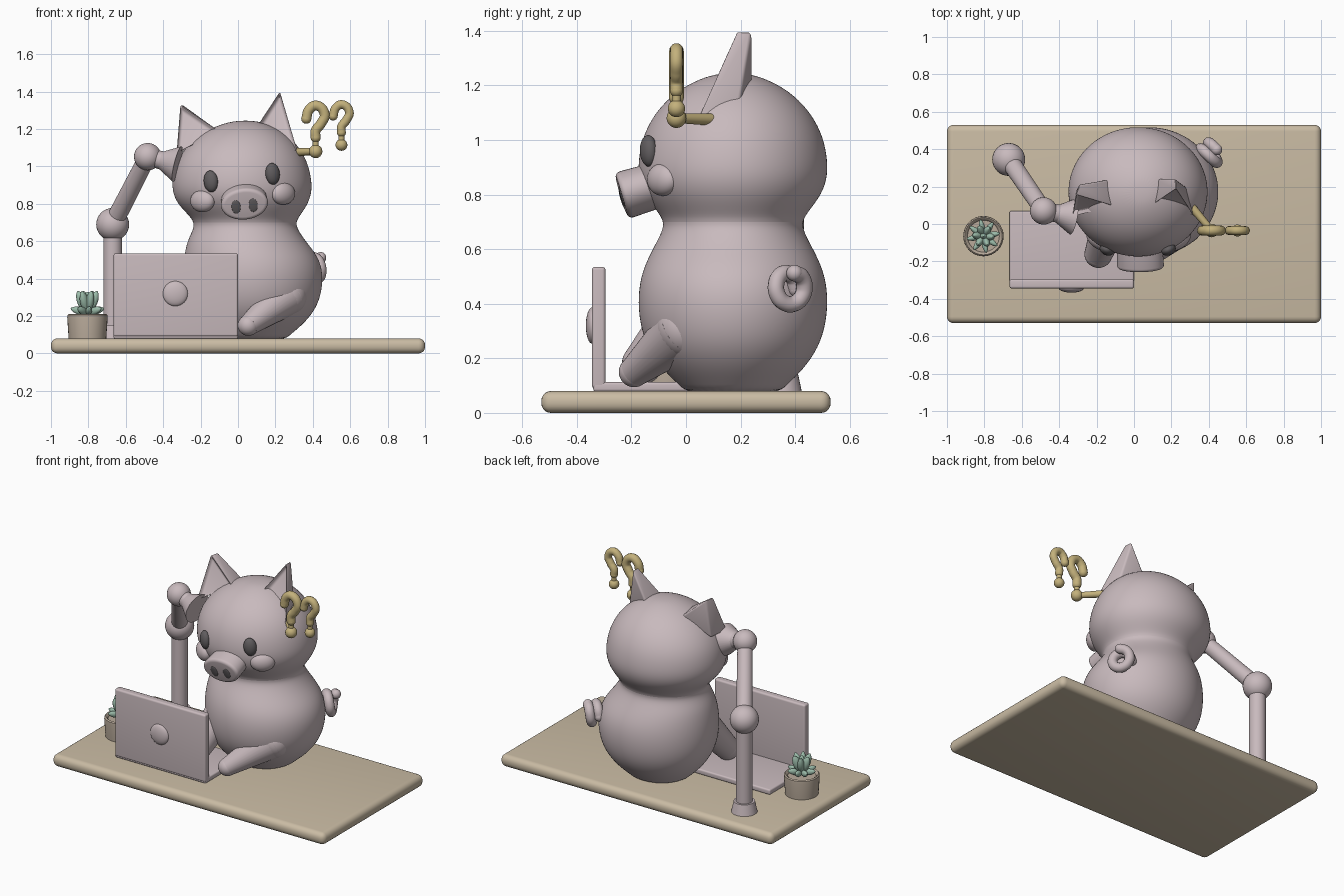
import bpy, bmesh
from math import radians, sin, cos, pi
from mathutils import Vector, Matrix, Euler

if "Cube" in bpy.data.objects:
    bpy.data.objects.remove(bpy.data.objects["Cube"], do_unlink=True)


def colour(name, rgb):
    m = bpy.data.materials.new(name)
    m.use_nodes = True
    m.diffuse_color = (*rgb, 1)
    bsdf = m.node_tree.nodes["Principled BSDF"]
    bsdf.inputs["Base Color"].default_value = (*rgb, 1)
    bsdf.inputs["Roughness"].default_value = 0.7
    return m


pink = colour("dusty pink", (0.58, 0.49, 0.51))
wood = colour("tan wood", (0.59, 0.5, 0.37))
clay = colour("clay", (0.49, 0.41, 0.33))
gold = colour("soft gold", (0.55, 0.44, 0.2))
green = colour("sage green", (0.33, 0.5, 0.4))
dark = colour("charcoal", (0.12, 0.11, 0.115))


def finish(name, bm, mat, matrix=None, subsurf=0):
    """Turn a bmesh into a smooth-shaded object."""
    if matrix:
        bm.transform(matrix)
    bmesh.ops.recalc_face_normals(bm, faces=bm.faces)
    me = bpy.data.meshes.new(name)
    bm.to_mesh(me)
    bm.free()
    me.materials.append(mat)
    ob = bpy.data.objects.new(name, me)
    bpy.context.collection.objects.link(ob)
    bpy.ops.object.select_all(action='DESELECT')
    ob.select_set(True)
    bpy.context.view_layer.objects.active = ob
    bpy.ops.object.shade_smooth_by_angle(angle=radians(40))
    if subsurf:
        mod = ob.modifiers.new("smooth", 'SUBSURF')
        mod.levels = mod.render_levels = subsurf
    return ob


def ball(name, loc, size, mat, turn=(0, 0, 0)):
    bm = bmesh.new()
    bmesh.ops.create_uvsphere(bm, u_segments=32, v_segments=16, radius=1)
    size = (size,) * 3 if isinstance(size, float) else size
    rot = Euler([radians(a) for a in turn])
    return finish(name, bm, mat, Matrix.LocRotScale(Vector(loc), rot, Vector(size)))


def tube(name, a, b, ra, rb, mat):
    a, b = Vector(a), Vector(b)
    bm = bmesh.new()
    bmesh.ops.create_cone(bm, cap_ends=True, segments=32, radius1=ra, radius2=rb,
                          depth=(b - a).length)
    rot = (b - a).to_track_quat('Z', 'Y')
    return finish(name, bm, mat, Matrix.LocRotScale((a + b) / 2, rot, None))


def limb(name, a, b, ra, rb, mat):
    tube(name, a, b, ra, rb, mat)
    ball(name + "_top", a, ra, mat)
    ball(name + "_end", b, rb, mat)


def box(name, low, high, bevel, mat):
    low, high = Vector(low), Vector(high)
    bm = bmesh.new()
    bmesh.ops.create_cube(bm, size=1)
    bmesh.ops.scale(bm, vec=high - low, verts=bm.verts)
    bmesh.ops.bevel(bm, geom=bm.edges[:], offset=bevel, segments=5,
                    profile=0.5, affect='EDGES')
    return finish(name, bm, mat, Matrix.Translation((low + high) / 2))


def loft(name, rings, mat, cy=0, flat=1, matrix=None, subsurf=0, sides=32):
    """Stack of ellipses given as (height, centre x, radius)."""
    bm = bmesh.new()
    loops = []
    for z, cx, r in rings:
        angles = [2 * pi * i / sides for i in range(sides)]
        loops.append([bm.verts.new((cx + r * cos(t), cy + flat * r * sin(t), z))
                      for t in angles])
    for p, q in zip(loops, loops[1:]):
        for i in range(sides):
            j = (i + 1) % sides
            bm.faces.new((p[i], p[j], q[j], q[i]))
    bm.faces.new(loops[0])
    bm.faces.new(loops[-1])
    return finish(name, bm, mat, matrix, subsurf)


def wire(name, points, radius, mat):
    cu = bpy.data.curves.new(name, 'CURVE')
    cu.dimensions = '3D'
    cu.bevel_depth, cu.bevel_resolution, cu.use_fill_caps = radius, 5, True
    sp = cu.splines.new('BEZIER')
    sp.bezier_points.add(len(points) - 1)
    for bp, p in zip(sp.bezier_points, points):
        bp.co = p
        bp.handle_left_type = bp.handle_right_type = 'AUTO'
    cu.materials.append(mat)
    ob = bpy.data.objects.new(name, cu)
    bpy.context.collection.objects.link(ob)
    ball(name + "_tip_a", points[0], radius, mat)
    ball(name + "_tip_b", points[-1], radius, mat)


# Desk and laptop
box("desk_top", (-1, -.53, 0), (1, .53, .08), .035, wood)
box("laptop_base", (-.665, -.34, .078), (0, .07, .113), .01, pink)
box("laptop_screen", (-.665, -.345, .09), (0, -.295, .535), .012, pink)
ball("lid_dome", (-.335, -.343, .32), (.067, .024, .067), pink)

# Body and head in one lofted skin
loft("pig_body", [
    (.07, .07, .18), (.1, .07, .21), (.16, .075, .28), (.24, .08, .34),
    (.33, .08, .37), (.43, .08, .377), (.52, .07, .36), (.6, .045, .318),
    (.66, .04, .282), (.7, .037, .272), (.74, .035, .3), (.8, .025, .352),
    (.87, .022, .377), (.95, .02, .372), (1.03, .02, .35), (1.11, .025, .3),
    (1.18, .03, .222), (1.225, .035, .13), (1.245, .04, .05)],
    pink, cy=.172, flat=.93, subsurf=2)

# Snout with nostrils, tilted with the head
face = Matrix.LocRotScale(Vector((.035, -.237, .795)),
                          Euler((radians(107), radians(-6), 0)), None)
bm = bmesh.new()
bmesh.ops.create_cone(bm, cap_ends=True, segments=40, radius1=.94, radius2=1, depth=.16)
bmesh.ops.scale(bm, vec=(.127, .088, 1), verts=bm.verts)
bmesh.ops.translate(bm, vec=(0, 0, -.08), verts=bm.verts)
rim = [e for e in bm.edges if all(v.co.z > -.01 for v in e.verts)]
bmesh.ops.bevel(bm, geom=rim, offset=.02, segments=4, profile=.5, affect='EDGES')
finish("snout", bm, pink, face)
for side, label in ((-1, "right"), (1, "left")):
    bm = bmesh.new()
    bmesh.ops.create_uvsphere(bm, u_segments=24, v_segments=12, radius=1)
    bmesh.ops.scale(bm, vec=(.024, .037, .005), verts=bm.verts)
    bmesh.ops.translate(bm, vec=(side * .046, -.008, 0), verts=bm.verts)
    finish(label + "_nostril", bm, dark, face)

    # Eyes and cheeks
    ball(label + "_eye", (.02 + side * .165, -.137, .94 + side * .02),
         (.04, .03, .058), dark, (0, -6, side * 26))
    ball(label + "_cheek", (.025 + side * .215, -.085, .835 + side * .02),
         (.075, .045, .06), pink, (0, 0, side * 38))

# Ears: thick leaning triangles with a hollow front
for label, outline in (("right", [(-.33, 1.07), (-.31, 1.33), (-.1, 1.19)]),
                       ("left", [(.09, 1.2), (.225, 1.4), (.32, 1.08)])):
    bm = bmesh.new()
    mid = sum(p[0] for p in outline) / 3
    front, back = [], []
    for i, (x, z) in enumerate(outline):
        y = .07 + .45 * (z - 1.15)
        front.append(bm.verts.new((x, y, z)))
        back.append(bm.verts.new((mid + .75 * (x - mid), y + (.06 if i == 1 else .15), z)))
    hollow = bm.faces.new(front)
    bm.faces.new(back[::-1])
    for i in range(3):
        j = (i + 1) % 3
        bm.faces.new((front[j], front[i], back[i], back[j]))
    bmesh.ops.recalc_face_normals(bm, faces=bm.faces)
    bmesh.ops.inset_region(bm, faces=[hollow], thickness=.022, depth=-.03)
    bmesh.ops.bevel(bm, geom=bm.edges[:], offset=.012, segments=3, profile=.5,
                    affect='EDGES', clamp_overlap=True)
    finish(label + "_ear", bm, pink)

# Arms of the pig
limb("left_arm", (.26, 0, .31), (.055, -.19, .15), .11, .056, pink)
limb("right_arm", (-.13, 0, .38), (-.19, -.16, .18), .1, .075, pink)

# Curled tail
out, across = Vector((.8, .6, 0)), Vector((-.6, .8, 0))
coil = []
for i in range(12):
    t = i * pi / 4.4
    coil.append(Vector((.405, .37, .455)) + out * (.006 * i - .02)
                + across * .055 * cos(t) + Vector((0, 0, .057 * sin(t))))
wire("curly_tail", coil, .03, pink)

# Jointed support arm
elbow, wrist = (-.67, .345, .69), (-.483, .07, 1.052)
tube("support_foot", (-.67, .345, .075), (-.67, .345, .15), .08, .064, pink)
tube("support_post", (-.67, .345, .1), elbow, .05, .05, pink)
ball("support_elbow", elbow, .088, pink)
tube("support_link", elbow, wrist, .05, .046, pink)
ball("support_wrist", wrist, .073, pink)
tube("support_neck", wrist, (-.4, .055, 1.03), .045, .05, pink)
tube("support_pad", (-.41, .055, 1.033), (-.325, .04, 1.012), .048, .098, pink)

# Pair of gold curled hooks with beads
hook = [(-.05, .175), (-.035, .223), (.005, .245), (.048, .2), (.028, .148), (0, .11), (0, .075)]
for label, x, z, s in (("first", .415, 1.08, 1), ("second", .553, 1.115, .88)):
    wire(label + "_hook", [(x + s * a, -.035, z + s * b) for a, b in hook], .027 * s, gold)
    tube(label + "_stem", (x, -.035, z), (x, -.035, z + .09 * s), .016, .016, gold)
    ball(label + "_bead", (x, -.035, z), .036 * s, gold)
tube("hook_peg", (.415, -.035, 1.08), (.31, .09, 1.075), .018, .022, gold)

# Potted succulent
spot = Vector((-.805, -.065, 0))
loft("plant_pot", [(.07, 0, .1), (.1, 0, .102), (.19, 0, .108), (.205, 0, .107),
                   (.212, 0, .1), (.205, 0, .09), (.195, 0, .085)], clay,
     matrix=Matrix.Translation(spot))
leaf = [(0, 0, .012), (.04, 0, .024), (.07, 0, .021), (.09, 0, .012), (.1, 0, .002)]
for label, count, tilt, size, height in (("outer", 8, 74, .95, .215),
                                         ("inner", 6, 24, 1.3, .215),
                                         ("centre", 1, 0, 1.1, .22)):
    for i in range(count):
        turn = Euler((0, radians(tilt), 2 * pi * i / count + tilt))
        place = Matrix.LocRotScale(spot + Vector((0, 0, height)), turn, Vector((size,) * 3))
        loft(label + "_leaf", leaf, green, flat=.8, matrix=place, subsurf=1, sides=12)
